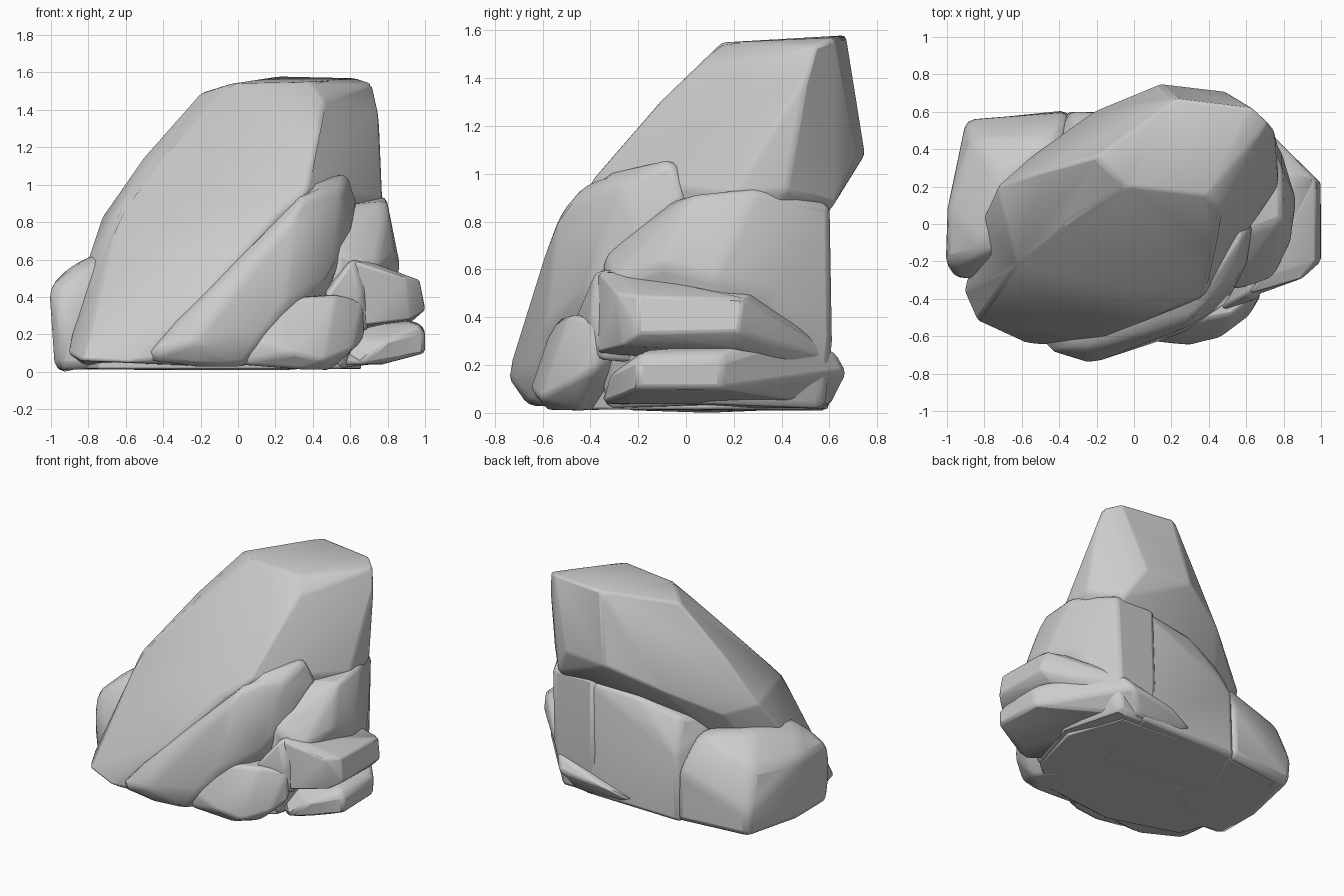
import bpy, bmesh, math


def boulder(name, pts, bevel=0.03):
    """Faceted stone: convex hull of a few corner points, edges worn round."""
    bm = bmesh.new()
    for p in pts:
        bm.verts.new(p)
    res = bmesh.ops.convex_hull(bm, input=bm.verts[:])
    junk = {g for g in res["geom_interior"] + res["geom_unused"]
            if isinstance(g, bmesh.types.BMVert)}
    bmesh.ops.delete(bm, geom=list(junk), context='VERTS')
    bmesh.ops.dissolve_limit(bm, angle_limit=math.radians(7),
                             verts=bm.verts[:], edges=bm.edges[:])
    bmesh.ops.recalc_face_normals(bm, faces=bm.faces[:])
    me = bpy.data.meshes.new(name)
    bm.to_mesh(me)
    bm.free()
    ob = bpy.data.objects.new(name, me)
    bpy.context.collection.objects.link(ob)
    mod = ob.modifiers.new("worn_edges", 'BEVEL')
    mod.width = bevel
    mod.segments = 2
    mod.limit_method = 'ANGLE'
    mod.angle_limit = math.radians(12)
    bpy.ops.object.select_all(action='DESELECT')
    ob.select_set(True)
    bpy.context.view_layer.objects.active = ob
    bpy.ops.object.shade_smooth_by_angle(angle=math.radians(32))
    return ob


# Tall leaning slab with the flat top and overhanging back
boulder("main_slab", [
    (-0.20, 0.36, 1.49), (0.22, 0.67, 1.58), (0.63, 0.62, 1.57), (0.72, 0.54, 1.54),
    (0.39, 0.15, 1.55), (-0.04, 0.20, 1.54), (0.46, 0.06, 1.45),
    (0.75, 0.50, 1.40), (0.77, 0.42, 0.93), (0.77, 0.20, 0.92), (0.62, 0.0, 0.90),
    (0.14, 0.75, 1.08), (0.48, 0.71, 1.08), (0.60, 0.62, 0.87), (0.10, 0.54, 0.82),
    (-0.20, 0.61, 0.95), (-0.55, 0.36, 0.76), (-0.45, 0.30, 0.62),
    (-0.50, 0.28, 1.15), (-0.73, 0.20, 0.82), (-0.81, 0.02, 0.58),
    (-0.38, 0.0, 1.18), (-0.63, -0.22, 0.85), (0.43, -0.12, 1.29), (0.37, -0.39, 0.98),
    (0.20, -0.46, 0.85), (-0.15, -0.60, 0.45), (-0.40, -0.65, 0.08), (-0.91, -0.36, 0.10),
    (-0.84, -0.52, 0.06), (-0.58, -0.64, 0.05), (-0.80, -0.15, 0.02),
    (0.0, -0.55, 0.02), (0.3, -0.2, 0.02)])

# Slab leaning on its right front side
boulder("front_slab", [
    (0.40, -0.22, 1.02), (0.59, -0.06, 1.06), (0.46, 0.0, 1.04), (0.64, 0.0, 0.90),
    (0.36, -0.41, 0.98), (0.55, -0.28, 0.95), (0.30, -0.54, 0.83), (0.61, -0.2, 0.75),
    (0.50, -0.42, 0.50), (0.08, -0.63, 0.56), (0.25, -0.59, 0.36), (-0.24, -0.75, 0.16),
    (-0.22, -0.66, 0.03), (-0.53, -0.66, 0.07), (-0.22, -0.66, 0.36), (0.02, -0.63, 0.03),
    (0.12, -0.63, 0.18), (-0.2, -0.3, 0.02), (0.4, 0.0, 0.1)])

# Upright core stones under the overhang
boulder("right_core", [
    (0.60, -0.05, 0.89), (0.80, 0.02, 0.91), (0.79, 0.30, 0.94), (0.66, 0.60, 0.87),
    (0.33, 0.60, 0.88), (0.20, 0.0, 0.88), (0.52, -0.35, 0.66), (0.74, -0.30, 0.55),
    (0.87, 0.12, 0.56), (0.84, -0.10, 0.62), (0.80, 0.36, 0.5), (0.64, 0.61, 0.3),
    (0.32, 0.61, 0.3), (0.70, 0.1, 0.04), (0.60, 0.58, 0.02), (0.32, 0.58, 0.02),
    (0.55, -0.35, 0.02), (0.1, 0.0, 0.02)])
boulder("back_core", [
    (0.42, 0.59, 0.86), (0.0, 0.56, 0.82), (-0.30, 0.49, 0.72), (-0.45, 0.2, 0.68),
    (0.30, 0.1, 0.84), (0.42, 0.60, 0.02), (-0.15, 0.62, 0.02), (-0.36, 0.60, 0.01),
    (-0.34, 0.60, 0.5), (-0.6, 0.1, 0.01), (0.30, 0.0, 0.01)])

# Squat stone at the left
boulder("left_stone", [
    (-1.01, -0.22, 0.44), (-1.0, 0.08, 0.46), (-0.90, 0.0, 0.56), (-0.78, -0.16, 0.62),
    (-0.72, 0.25, 0.65), (-0.42, 0.45, 0.64), (-0.86, 0.46, 0.48), (-0.90, 0.56, 0.20),
    (-0.89, 0.55, 0.02), (-0.35, 0.61, 0.02), (-0.35, 0.60, 0.40), (-0.97, 0.10, 0.0),
    (-0.98, -0.26, 0.01), (-0.93, -0.30, 0.30), (-0.75, -0.29, 0.02), (-0.3, 0.0, 0.01),
    (-0.3, 0.0, 0.5)], 0.045)

# Low stones at the front right foot
boulder("front_foot", [
    (0.21, -0.55, 0.39), (0.52, -0.49, 0.41), (0.67, -0.38, 0.38),
    (0.68, -0.38, 0.18), (0.61, -0.50, 0.12), (0.46, -0.61, 0.06), (0.30, -0.65, 0.10),
    (0.12, -0.63, 0.15), (0.0, -0.60, 0.04), (0.35, -0.58, 0.01), (0.5, -0.45, 0.01),
    (0.2, -0.1, 0.02), (0.5, -0.1, 0.4), (0.2, -0.2, 0.4)], 0.02)
boulder("foot_wedge", [
    (0.61, -0.38, 0.60), (0.47, -0.46, 0.41), (0.66, -0.40, 0.40), (0.70, -0.35, 0.22),
    (0.52, -0.44, 0.25), (0.72, -0.25, 0.58), (0.6, -0.1, 0.60), (0.45, -0.2, 0.45),
    (0.6, -0.1, 0.2)], 0.02)

# Two stacked ledges on the right, wrapping round to the back
boulder("upper_ledge", [
    (0.62, -0.37, 0.59), (0.70, -0.28, 0.59), (0.97, -0.20, 0.49), (0.97, 0.24, 0.48),
    (0.76, 0.28, 0.50), (0.72, 0.48, 0.35), (1.0, -0.20, 0.33), (1.0, 0.22, 0.34),
    (0.92, -0.27, 0.28), (0.92, 0.24, 0.26), (0.68, -0.37, 0.25), (0.90, -0.29, 0.50),
    (0.56, 0.65, 0.22), (0.66, 0.52, 0.18), (0.5, 0.0, 0.24), (0.5, 0.0, 0.55)], 0.02)
boulder("lower_ledge", [
    (0.95, -0.18, 0.26), (0.97, 0.15, 0.26), (1.0, -0.20, 0.22), (1.0, 0.15, 0.22),
    (1.0, -0.20, 0.10), (0.99, 0.15, 0.10), (0.78, -0.32, 0.16), (0.65, -0.36, 0.04),
    (0.78, -0.25, 0.04), (0.73, 0.46, 0.32), (0.60, 0.62, 0.26), (0.56, 0.67, 0.17),
    (0.20, 0.66, 0.14), (0.0, 0.61, 0.07), (0.45, 0.60, 0.03), (0.10, 0.58, 0.03),
    (0.3, 0.0, 0.02), (0.3, 0.0, 0.25)], 0.02)

# Flat bed closing the underside between the stones
boulder("base_bed", [
    (x, y, z) for z in (0.015, 0.2) for x, y in
    [(-0.85, -0.15), (-0.75, -0.42), (-0.25, -0.58), (0.3, -0.52), (0.55, -0.32),
     (0.66, 0.1), (0.52, 0.5), (-0.3, 0.56), (-0.8, 0.5)]], 0.01)
